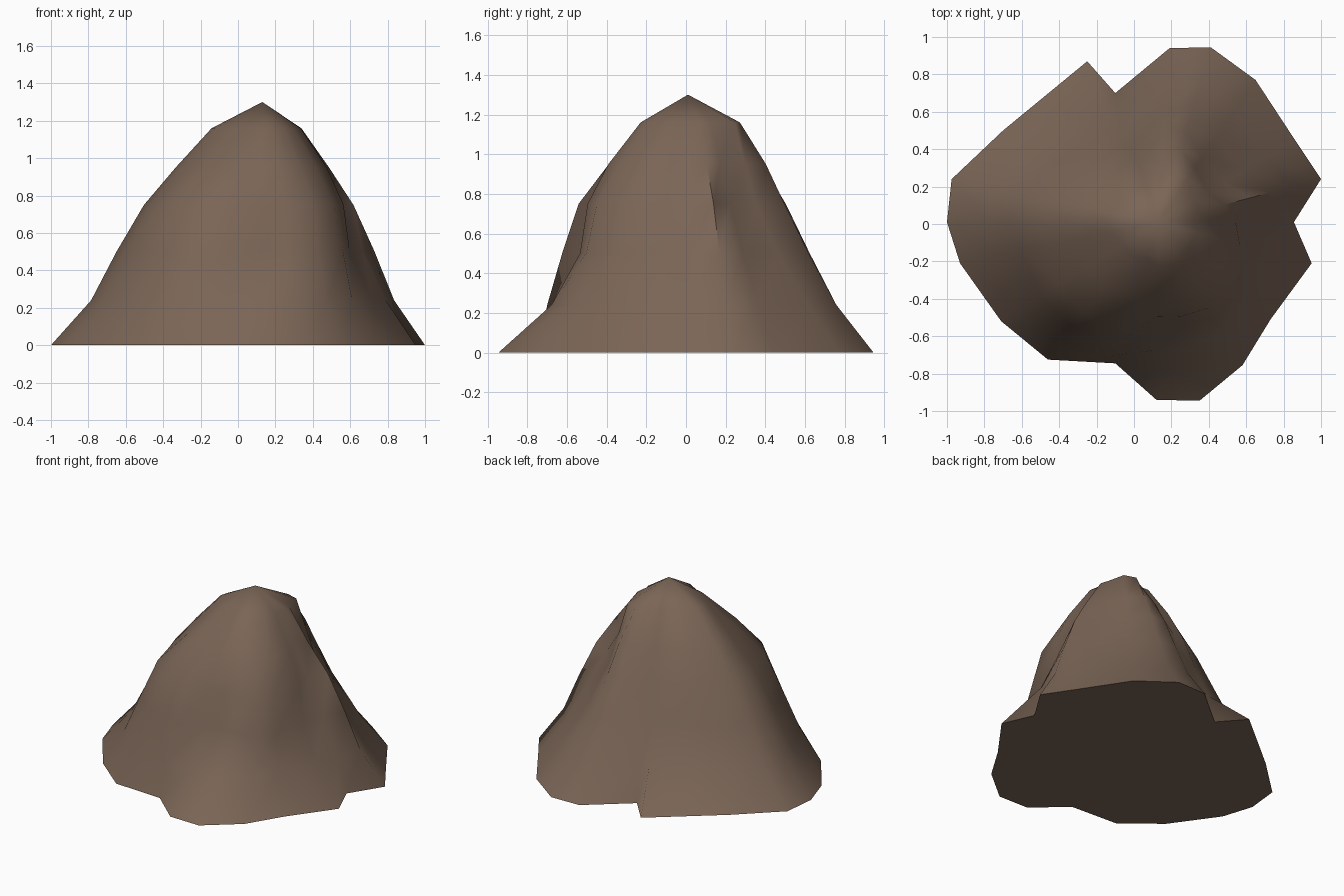
import bpy, bmesh, math

if "Cube" in bpy.data.objects:
    bpy.data.objects.remove(bpy.data.objects["Cube"])

# One flat earth colour
mat = bpy.data.materials.new("brown_rock")
mat.diffuse_color = (0.195, 0.13, 0.093, 1)
mat.use_nodes = True
mat.node_tree.nodes["Principled BSDF"].inputs["Base Color"].default_value = mat.diffuse_color

# Flank profiles: share of the base radius kept at each ring height
HEIGHTS = [0, 0.24, 0.5, 0.75, 0.95, 1.16]
FLANKS = {
    "slope":    [1, 0.81, 0.69, 0.56, 0.41, 0.24],
    "back":     [1, 0.80, 0.66, 0.53, 0.40, 0.23],
    "gully":    [1, 0.91, 0.74, 0.57, 0.43, 0.25],
    "fin":      [1, 0.70, 0.58, 0.48, 0.37, 0.22],
    "spur":     [1, 0.72, 0.57, 0.53, 0.42, 0.25],
    "cliff":    [1, 0.94, 0.84, 0.73, 0.52, 0.26],
    "shoulder": [1, 0.87, 0.77, 0.67, 0.48, 0.24],
    "boss":     [1, 0.86, 0.75, 0.64, 0.44, 0.23],
    "bulge":    [1, 0.80, 0.72, 0.64, 0.48, 0.27],
    "brow":     [1, 0.77, 0.67, 0.60, 0.45, 0.27],
    "crest":    [1, 0.80, 0.65, 0.52, 0.42, 0.28],
    "hollow":   [1, 0.80, 0.60, 0.45, 0.38, 0.31],
    "saddle":   [1, 0.80, 0.63, 0.48, 0.36, 0.26],
}
PEAK = (0.13, 0.01, 1.30)

# Footprint, counter-clockwise, with the flank rising from each point
BASE = [
    (1.00, 0.24, "slope"), (0.86, 0.45, "saddle"), (0.65, 0.77, "hollow"),
    (0.41, 0.945, "crest"), (0.19, 0.94, "back"), (-0.10, 0.70, "gully"),
    (-0.25, 0.87, "fin"), (-0.70, 0.50, "back"), (-0.975, 0.24, "back"),
    (-1.00, 0.01, "slope"), (-0.93, -0.21, "slope"), (-0.71, -0.52, "boss"),
    (-0.46, -0.725, "shoulder"), (-0.10, -0.745, "cliff"), (0.12, -0.94, "spur"),
    (0.35, -0.945, "spur"), (0.58, -0.755, "brow"), (0.73, -0.51, "bulge"),
    (0.95, -0.21, "spur"), (0.855, 0.01, "gully"),
]

bm = bmesh.new()

# Stacked rings shrinking towards the peak
rings = []
for i, z in enumerate(HEIGHTS):
    ring = []
    for x, y, kind in BASE:
        k = FLANKS[kind][i]
        ring.append(bm.verts.new((PEAK[0] + (x - PEAK[0]) * k,
                                  PEAK[1] + (y - PEAK[1]) * k, z)))
    rings.append(ring)

# Sides, summit fan and flat underside
n = len(BASE)
top = bm.verts.new(PEAK)
for j in range(n):
    m = (j + 1) % n
    for lo, hi in zip(rings, rings[1:]):
        bm.faces.new((lo[j], lo[m], hi[m], hi[j]))
    bm.faces.new((rings[-1][j], rings[-1][m], top))
bm.faces.new(rings[0][::-1])
bmesh.ops.recalc_face_normals(bm, faces=bm.faces[:])

mesh = bpy.data.meshes.new("rock_mound")
bm.to_mesh(mesh)
bm.free()
mesh.materials.append(mat)
mound = bpy.data.objects.new("rock_mound", mesh)
bpy.context.collection.objects.link(mound)

# Soft flanks, crisp foot
bpy.context.view_layer.objects.active = mound
mound.select_set(True)
bpy.ops.object.shade_smooth_by_angle(angle=math.radians(65))
